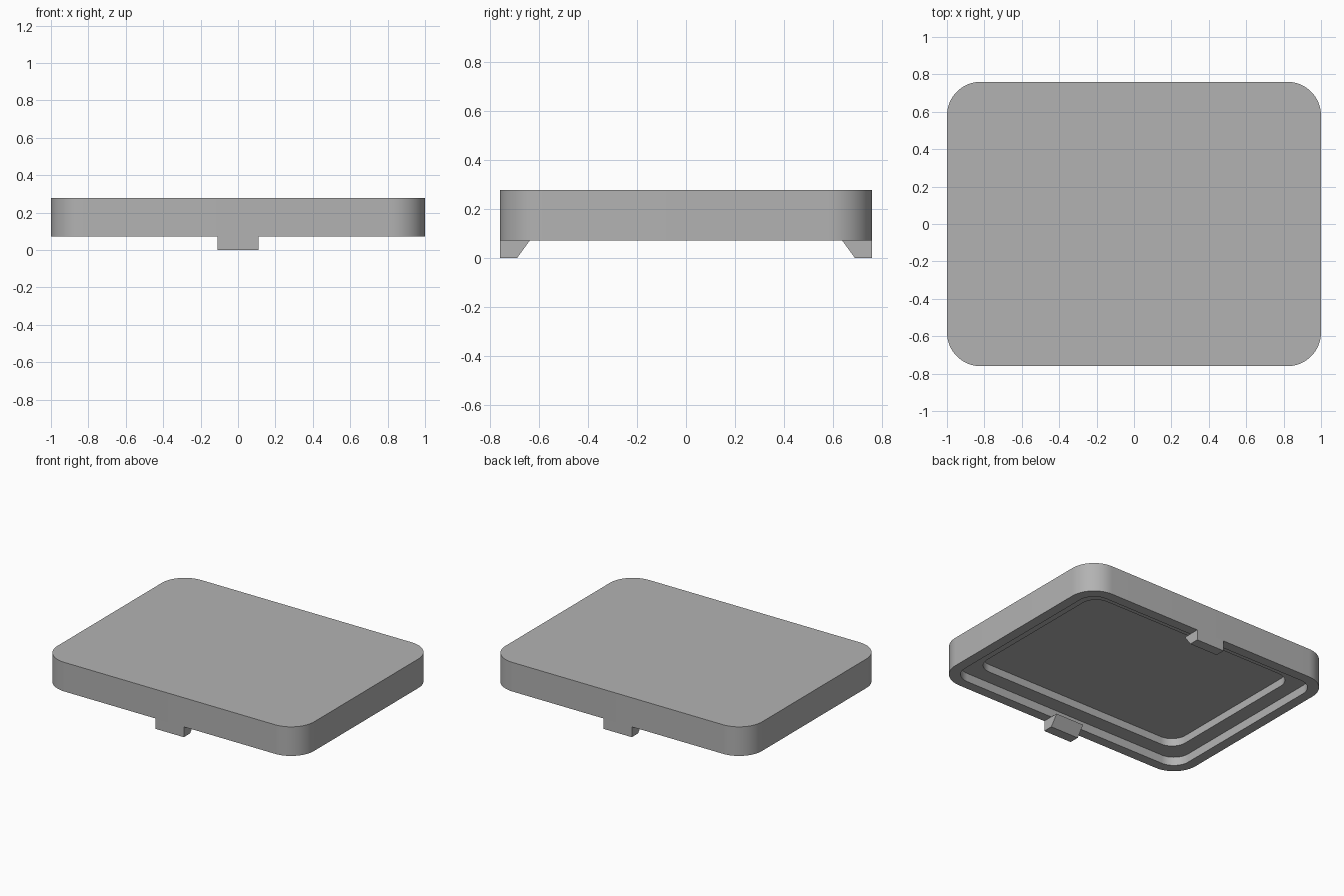
import bpy, bmesh, math

cube = bpy.data.objects.get("Cube")
if cube:
    bpy.data.objects.remove(cube, do_unlink=True)

HALF_X, HALF_Y = 1.0, 0.76
RIM_Z, TOP_Z = 0.073, 0.278
TAB_HALF = 0.11

grey = bpy.data.materials.new("plain grey")
grey.use_nodes = True
color = (0.45, 0.45, 0.45, 1)
grey.diffuse_color = color
grey.node_tree.nodes["Principled BSDF"].inputs["Base Color"].default_value = color


def make_object(name, bm):
    bmesh.ops.recalc_face_normals(bm, faces=bm.faces)
    mesh = bpy.data.meshes.new(name)
    bm.to_mesh(mesh)
    bm.free()
    mesh.materials.append(grey)
    obj = bpy.data.objects.new(name, mesh)
    bpy.context.collection.objects.link(obj)
    return obj


def rounded_ring(bm, inset, radius, z, steps=16):
    """Loop of vertices around a rounded rectangle."""
    cx, cy = HALF_X - inset - radius, HALF_Y - inset - radius
    ring = []
    for quarter, (sx, sy) in enumerate([(1, 1), (-1, 1), (-1, -1), (1, -1)]):
        for i in range(steps + 1):
            a = (quarter + i / steps) * math.pi / 2
            ring.append(bm.verts.new((sx * cx + radius * math.cos(a),
                                      sy * cy + radius * math.sin(a), z)))
    return ring


# Lid: one shell from the top, down the side, across the rim and up the two recess steps
bm = bmesh.new()
ledge_z = RIM_Z + 0.06
floor_z = ledge_z + 0.054
profile = [(0, 0.18, TOP_Z), (0, 0.18, RIM_Z),
           (0.07, 0.12, RIM_Z), (0.07, 0.12, ledge_z),
           (0.175, 0.11, ledge_z), (0.175, 0.11, floor_z)]
rings = [rounded_ring(bm, *p) for p in profile]
for a, b in zip(rings, rings[1:]):
    for i in range(len(a)):
        j = (i + 1) % len(a)
        bm.faces.new((a[i], a[j], b[j], b[i]))
bm.faces.new(rings[0])
bm.faces.new(rings[-1])
lid = make_object("lid", bm)
bpy.context.view_layer.objects.active = lid
lid.select_set(True)
bpy.ops.object.shade_smooth_by_angle(angle=math.radians(30))


# Clip tabs: wedge profile under the front and back rim
def clip_tab(name, side):
    bm = bmesh.new()
    section = [(HALF_Y, RIM_Z), (HALF_Y, 0), (0.69, 0), (0.637, RIM_Z)]
    face = bm.faces.new([bm.verts.new((-TAB_HALF, side * y, z)) for y, z in section])
    out = bmesh.ops.extrude_face_region(bm, geom=[face])
    moved = [v for v in out["geom"] if isinstance(v, bmesh.types.BMVert)]
    bmesh.ops.translate(bm, verts=moved, vec=(2 * TAB_HALF, 0, 0))
    make_object(name, bm)


clip_tab("front_clip_tab", -1)
clip_tab("back_clip_tab", 1)
